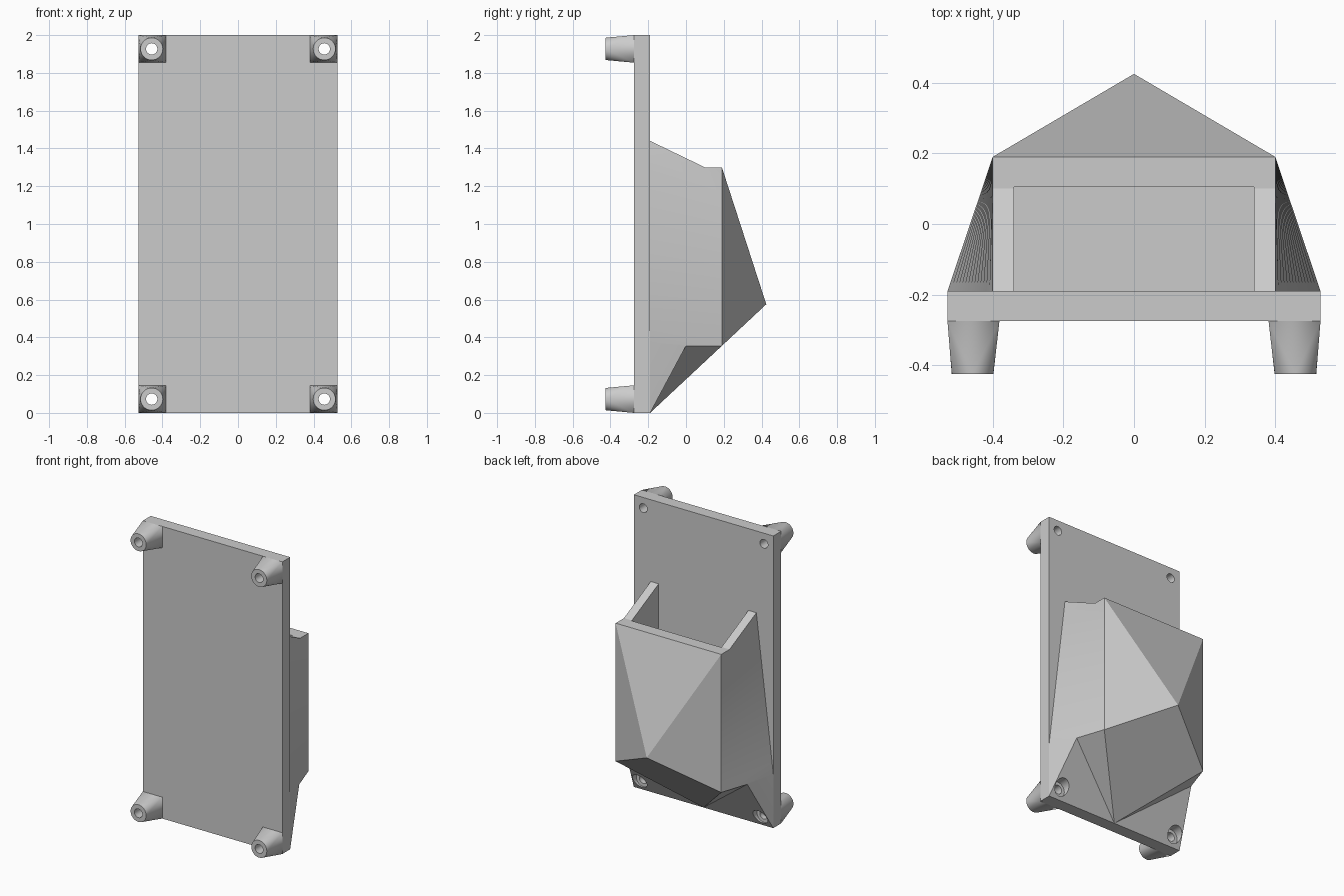
import bpy, bmesh, math
from mathutils import Matrix

cube = bpy.data.objects.get("Cube")
if cube:
    bpy.data.objects.remove(cube, do_unlink=True)

grey = bpy.data.materials.new("plain grey")
grey.use_nodes = True
COLOUR = (0.6, 0.6, 0.6, 1)
grey.diffuse_color = COLOUR
grey.node_tree.nodes["Principled BSDF"].inputs["Base Color"].default_value = COLOUR

# Main sizes
W, H = 0.528, 2.0               # half width and height of the plate
FRONT, BACK = -0.275, -0.19     # plate faces
TIP = -0.425                    # end of the feet
HOLE_X, HOLE_Z = 0.457, 0.073   # screw position from the corner


def make(name, bm):
    bmesh.ops.recalc_face_normals(bm, faces=bm.faces)
    mesh = bpy.data.meshes.new(name)
    bm.to_mesh(mesh)
    bm.free()
    mesh.materials.append(grey)
    ob = bpy.data.objects.new(name, mesh)
    bpy.context.collection.objects.link(ob)
    return ob


def box(name, lo, hi):
    bm = bmesh.new()
    size = [b - a for a, b in zip(lo, hi)]
    mid = [(a + b) / 2 for a, b in zip(lo, hi)]
    bmesh.ops.create_cube(bm, size=1, matrix=Matrix.Translation(mid) @ Matrix.Diagonal((*size, 1)))
    return make(name, bm)


def rod(name, x, z, radius, y0, y1):
    bm = bmesh.new()
    place = Matrix.Translation((x, (y0 + y1) / 2, z)) @ Matrix.Rotation(math.pi / 2, 4, 'X')
    bmesh.ops.create_cone(bm, cap_ends=True, segments=32, radius1=radius, radius2=radius,
                          depth=y1 - y0, matrix=place)
    return make(name, bm)


def select(ob):
    bpy.ops.object.select_all(action='DESELECT')
    ob.select_set(True)
    bpy.context.view_layer.objects.active = ob


def cut(ob, cutter):
    select(ob)
    mod = ob.modifiers.new("cut", 'BOOLEAN')
    mod.operation, mod.solver, mod.object = 'DIFFERENCE', 'EXACT', cutter
    bpy.ops.object.modifier_apply(modifier=mod.name)
    bpy.data.objects.remove(cutter, do_unlink=True)


def smooth(ob, degrees):
    select(ob)
    bpy.ops.object.shade_smooth_by_angle(angle=math.radians(degrees))


def foot(name, sx, z, z_edge, z_inner):
    # Square root on the plate blending into a round tip
    bm = bmesh.new()
    for x in (W, 0.381):
        for zz in (z_edge, z_inner):
            bm.verts.new((sx * x, FRONT, zz))
    for i in range(32):
        a = math.tau * i / 32
        bm.verts.new((sx * HOLE_X + 0.059 * math.cos(a), TIP, z + 0.059 * math.sin(a)))
    bmesh.ops.convex_hull(bm, input=bm.verts)
    bmesh.ops.dissolve_limit(bm, angle_limit=0.01, verts=bm.verts, edges=bm.edges)
    return make(name, bm)


def pocket():
    # Faceted shell; its flanks twist from the back corner to the plate edge
    bm = bmesh.new()
    n = 14
    apex = bm.verts.new((0, 0.425, 0.575))
    keel = bm.verts.new((0, BACK, 0))
    caps, rims = [], []
    for s in (1, -1):
        corner = bm.verts.new((s * W, BACK, 0))
        notch = bm.verts.new((s * 0.464, 0, 0.355))
        lip = bm.verts.new((s * 0.4, 0.1, 1.30))
        outer, inner = [], []
        for i in range(n + 1):
            t = i / n
            outer.append(bm.verts.new((s * 0.4, 0.19, 0.355 + 0.945 * t)))
            inner.append(bm.verts.new((s * (W - 0.128 * t), BACK, 0.37 + 1.07 * t)))
        bm.faces.new((corner, inner[0], notch))
        bm.faces.new((notch, inner[0], outer[0]))
        for i in range(n - 1):
            bm.faces.new((outer[i], inner[i], inner[i + 1], outer[i + 1]))
        bm.faces.new((outer[-2], inner[-2], lip))
        bm.faces.new((inner[-2], inner[-1], lip))
        bm.faces.new((outer[-2], lip, outer[-1]))
        bm.faces.new((outer[0], notch, keel))
        bm.faces.new((notch, corner, keel))
        bm.faces.new(outer + [apex])
        caps.append([corner] + inner)
        rims.append((outer[0], outer[-1], lip, inner[-1]))
    (a0, t0, l0, s0), (a1, t1, l1, s1) = rims
    bm.faces.new((t0, t1, apex))
    bm.faces.new((apex, a0, keel, a1))
    bm.faces.new((t0, t1, l1, l0))
    bm.faces.new((l0, l1, s1, s0))
    bm.faces.new([keel] + caps[0] + caps[1][::-1])
    return make("pocket", bm)


# Plate and pocket
plate = box("back_plate", (-W, FRONT, 0), (W, BACK, H))
shell = pocket()
cut(shell, box("cavity", (-0.34, BACK - 0.05, 0.4), (0.34, 0.105, H)))

# Feet with screw holes running through the plate
for sx, side in ((1, "left"), (-1, "right")):
    for top, level in ((False, "lower"), (True, "upper")):
        z = H - HOLE_Z if top else HOLE_Z
        leg = foot(level + "_" + side + "_foot", sx, z, H if top else 0, H - 0.146 if top else 0.146)
        for ob in (leg, plate):
            cut(ob, rod("screw_hole", sx * HOLE_X, z, 0.03, TIP - 0.1, BACK + 0.1))
        smooth(leg, 30)
    # Wider recess for the screw head through the pocket skirt
    cut(shell, rod("screw_recess", sx * HOLE_X, HOLE_Z, 0.052, BACK - 0.05, 0.05))

smooth(plate, 30)
smooth(shell, 16)
